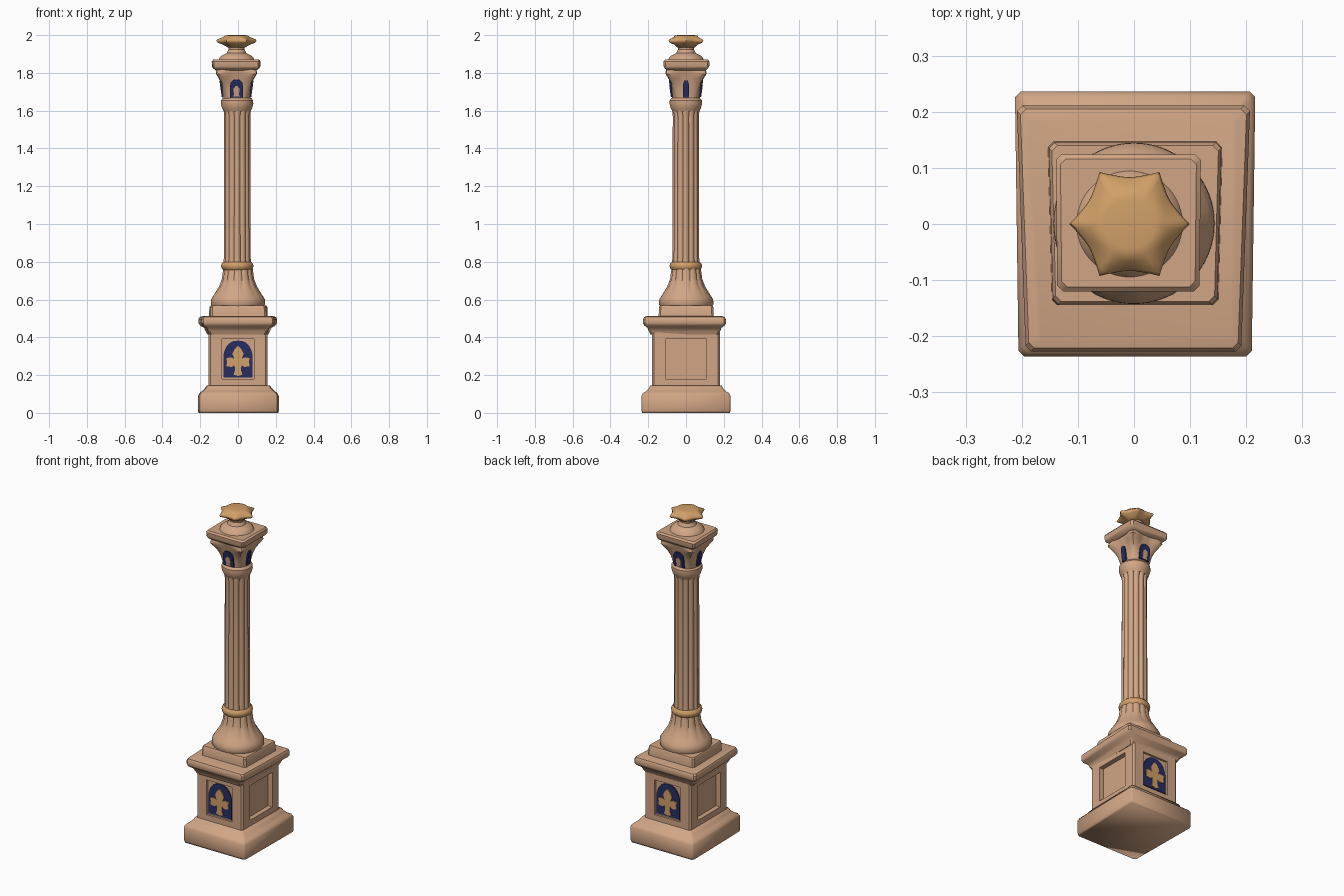
import bpy, bmesh
from math import sin, cos, pi, tau, radians
from mathutils import Matrix

cube = bpy.data.objects.get("Cube")
if cube:
    bpy.data.objects.remove(cube, do_unlink=True)


def material(name, rgb):
    m = bpy.data.materials.new(name)
    m.use_nodes = True
    m.diffuse_color = (*rgb, 1)
    m.node_tree.nodes["Principled BSDF"].inputs["Base Color"].default_value = (*rgb, 1)
    return m


STONE = material("tan_stone", (0.64, 0.38, 0.235))
OCHRE = material("ochre", (0.64, 0.35, 0.14))
BLUE = material("dark_blue", (0.02, 0.026, 0.12))


def finish(name, bm, mat, angle=35):
    bmesh.ops.recalc_face_normals(bm, faces=bm.faces)
    me = bpy.data.meshes.new(name)
    bm.to_mesh(me)
    bm.free()
    me.materials.append(mat)
    ob = bpy.data.objects.new(name, me)
    bpy.context.collection.objects.link(ob)
    bpy.ops.object.select_all(action='DESELECT')
    ob.select_set(True)
    bpy.context.view_layer.objects.active = ob
    bpy.ops.object.shade_smooth_by_angle(angle=radians(angle))


def loft(rings):
    """Skin a stack of equal point rings and close both ends."""
    bm = bmesh.new()
    rows = [[bm.verts.new(p) for p in ring] for ring in rings]
    n = len(rows[0])
    for a, b in zip(rows, rows[1:]):
        for i in range(n):
            j = (i + 1) % n
            bm.faces.new((a[i], a[j], b[j], b[i]))
    bm.faces.new(rows[0][::-1])
    bm.faces.new(rows[-1])
    bmesh.ops.recalc_face_normals(bm, faces=bm.faces)
    return bm


def block(rows, centre=(0, 0), taper=0.0, c=0.01):
    """Square tier with clipped corners; rows are (z, half width, half depth)."""
    rings = []
    for z, hx, hy in rows:
        pts = [(hx, hy - c), (hx - c, hy)]
        pts += [(-x, y) for x, y in pts[::-1]]
        pts += [(-x, -y) for x, y in pts]
        rings.append([(centre[0] + x * (1 + taper * y / hy), centre[1] + y, z)
                      for x, y in pts])
    return loft(rings)


def lathe(rows, centre, shape=lambda t, k: 1, n=72):
    """Turned part; rows are (z, radius, shape strength)."""
    rings = []
    for z, r, k in rows:
        ring = []
        for i in range(n):
            t = tau * i / n
            q = r * shape(t, k)
            ring.append((centre[0] + q * cos(t), centre[1] + q * sin(t), z))
        rings.append(ring)
    return loft(rings)


def plate(name, outline, loc, turn, tilt, mat, thick=0.008):
    """Thin upright plate facing -y before it is turned about z."""
    bm = bmesh.new()
    f = bm.faces.new([bm.verts.new((u, 0, v)) for u, v in outline])
    new = bmesh.ops.extrude_face_region(bm, geom=[f])["geom"]
    bmesh.ops.translate(bm, vec=(0, -thick, 0),
                        verts=[v for v in new if isinstance(v, bmesh.types.BMVert)])
    spin = Matrix.Rotation(turn, 4, 'Z')
    bm.transform(spin @ Matrix.Translation(loc) @ Matrix.Rotation(tilt, 4, 'X'))
    finish(name, bm, mat)


def mirrored(half):
    """Close an outline from its right half, which starts and ends on u = 0."""
    return half + [(-u, v) for u, v in half[-2:0:-1]]


def arch(w, spring, top):
    """Pointed arch outline standing on v = 0."""
    curve = [(w * cos(a * pi / 12) ** 0.8, spring + (top - spring) * sin(a * pi / 12))
             for a in range(6)]
    return mirrored([(0, 0), (w, 0)] + curve + [(0, top)])


# Plinth at the foot
finish("plinth", block([(0, 0.208, 0.232), (0.012, 0.211, 0.236), (0.09, 0.211, 0.236),
                        (0.105, 0.203, 0.228), (0.115, 0.19, 0.21), (0.13, 0.175, 0.196),
                        (0.145, 0.165, 0.19)], (0.002, 0), 0.015), STONE, 100)

# Pedestal with a sunken panel on each face
bm = block([(0.14, 0.155, 0.18), (0.425, 0.155, 0.18)])
panels = [f for f in bm.faces if abs(f.normal.z) < 0.1 and f.calc_area() > 0.05]
bmesh.ops.inset_individual(bm, faces=panels, thickness=0.04)
for f in panels:
    side = abs(f.normal.x) > 0.5
    half, depth = (0.108, 0.028) if side else (0.085, 0.012)
    middle = f.calc_center_median()
    out = f.normal.copy()
    for v in f.verts:
        v.co.z = 0.39 if v.co.z > middle.z else 0.18
        axis = 1 if side else 0
        v.co[axis] = half if v.co[axis] > 0 else -half
    inner = bmesh.ops.extrude_discrete_faces(bm, faces=[f])["faces"][0]
    bmesh.ops.translate(bm, vec=-out * depth, verts=inner.verts)
finish("pedestal", bm, STONE)

# Cornice and the square step above it
finish("cornice", block([(0.415, 0.155, 0.18), (0.43, 0.163, 0.188), (0.45, 0.172, 0.196),
                         (0.462, 0.192, 0.212), (0.475, 0.2, 0.219), (0.497, 0.2, 0.219),
                         (0.508, 0.194, 0.213), (0.512, 0.18, 0.2)], (-0.001, -0.008), 0.04),
       STONE)
finish("step", block([(0.505, 0.152, 0.146), (0.56, 0.15, 0.144), (0.568, 0.145, 0.139)],
                     (0.002, 0.001), 0.025), STONE)

# Round bell-shaped foot of the shaft
AXIS = (-0.004, -0.001)


def fluted(t, k):
    return 1 - k * (1 - abs(cos(6 * t))) ** 1.5


finish("shaft_foot", lathe([(0.56, 0.136, 0), (0.575, 0.144, 0), (0.6, 0.143, 0),
                            (0.618, 0.132, 0), (0.64, 0.118, 0.02), (0.67, 0.1, 0.05),
                            (0.71, 0.085, 0.07), (0.77, 0.077, 0.07)],
                           (0, 0.001), fluted), STONE)
finish("lower_ring", lathe([(0.757, 0.076, 0), (0.765, 0.083, 0), (0.778, 0.086, 0),
                            (0.79, 0.083, 0), (0.8, 0.073, 0)], AXIS), OCHRE)

# Fluted shaft and its collar
finish("shaft", lathe([(0.79, 0.074, 0.1), (0.82, 0.071, 0.13), (1.57, 0.069, 0.13),
                       (1.61, 0.073, 0.05)], AXIS, fluted), STONE, 50)
finish("collar", lathe([(1.595, 0.07, 0), (1.612, 0.079, 0), (1.635, 0.086, 0),
                        (1.655, 0.085, 0), (1.668, 0.074, 0)], (-0.005, -0.001)), STONE)

# Capital, round below and flaring to four corner scrolls
TOP = (-0.008, 0)


def scrolled(t, k):
    squared = 1 / max(abs(cos(t)), abs(sin(t)))
    return 1 + 0.75 * min(1, 2 * k) * (squared - 1) + k * sin(2 * t) ** 4


finish("capital", lathe([(1.655, 0.074, 0), (1.68, 0.073, 0.06), (1.72, 0.077, 0.12),
                         (1.75, 0.082, 0.2), (1.775, 0.088, 0.3), (1.795, 0.094, 0.36),
                         (1.81, 0.098, 0.3), (1.825, 0.1, 0.22)], TOP, scrolled),
       STONE)

# Square slab on the capital
finish("abacus", block([(1.812, 0.105, 0.1), (1.825, 0.122, 0.116), (1.835, 0.127, 0.121),
                        (1.86, 0.128, 0.122), (1.87, 0.12, 0.114)], (-0.01, 0.002), 0.01),
       STONE)

# Finial neck and its six-pointed crown
finish("finial_neck", lathe([(1.862, 0.098, 0), (1.88, 0.09, 0), (1.893, 0.076, 0),
                             (1.905, 0.052, 0), (1.925, 0.042, 0), (1.95, 0.046, 0)],
                            TOP), STONE)


def star(t, k):
    return 1 - k * abs(sin(3 * t)) ** 0.8


finish("finial_crown", lathe([(1.935, 0.046, 0), (1.948, 0.068, 0.12), (1.96, 0.1, 0.22),
                              (1.97, 0.107, 0.22), (1.978, 0.1, 0.2), (1.988, 0.075, 0.1),
                              (1.997, 0.06, 0), (2.0, 0.045, 0)], TOP, star), OCHRE, 60)

# Blue arches with a cross on the front and back of the pedestal and capital
CROSS = mirrored([(0, 0), (0.024, 0.008), (0.016, 0.03), (0.018, 0.058), (0.034, 0.048),
                  (0.062, 0.052), (0.058, 0.075), (0.062, 0.096), (0.034, 0.098),
                  (0.02, 0.092), (0.03, 0.118), (0.018, 0.142), (0, 0.16)])
KNOT = mirrored([(0, 0), (0.018, 0), (0.012, 0.014), (0.017, 0.03), (0.014, 0.048),
                 (0, 0.058)])
for place, turn in (("front", 0), ("back", pi)):
    flip = cos(turn)
    plate(place + "_arch", arch(0.078, 0.1, 0.195), (0, -0.165, 0.188), turn, 0, BLUE)
    plate(place + "_cross", CROSS, (0, -0.17, 0.195), turn, 0, OCHRE)
    x = TOP[0] * flip
    plate(place + "_capital_arch", arch(0.034, 0.055, 0.095), (x, -0.07, 1.672), turn,
          radians(8), BLUE)
    plate(place + "_capital_knot", KNOT, (x, -0.073, 1.676), turn, radians(8), STONE)

# Narrow arches on the capital's sides
for place, turn, reach in (("left", pi / 2, 0.062), ("right", -pi / 2, 0.078)):
    plate(place + "_capital_arch", arch(0.016, 0.06, 0.09), (0, -reach, 1.672), turn,
          radians(8), BLUE)
